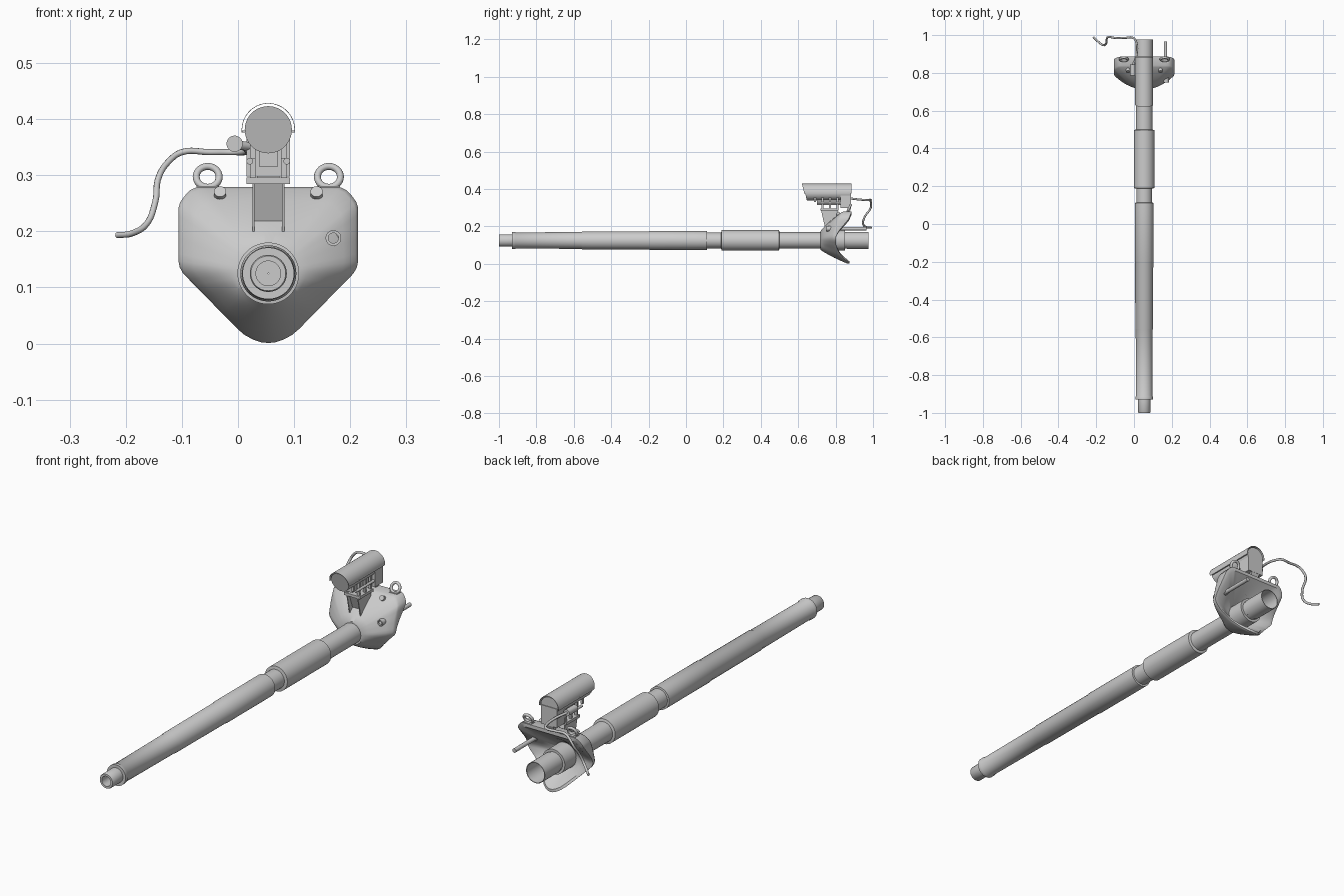
import bpy, bmesh, math
from mathutils import Vector

if "Cube" in bpy.data.objects:
    bpy.data.objects.remove(bpy.data.objects["Cube"])

CX, CZ = 0.054, 0.125          # gun axis
steel = bpy.data.materials.new("steel_grey")
steel.diffuse_color = (0.6, 0.6, 0.6, 1)
steel.use_nodes = True
steel.node_tree.nodes["Principled BSDF"].inputs["Base Color"].default_value = steel.diffuse_color


def finish(name, bm, angle=35):
    bmesh.ops.recalc_face_normals(bm, faces=bm.faces)
    me = bpy.data.meshes.new(name)
    bm.to_mesh(me)
    bm.free()
    ob = bpy.data.objects.new(name, me)
    bpy.context.collection.objects.link(ob)
    me.materials.append(steel)
    bpy.ops.object.select_all(action='DESELECT')
    ob.select_set(True)
    bpy.context.view_layer.objects.active = ob
    bpy.ops.object.shade_smooth_by_angle(angle=math.radians(angle))
    return ob


def loft(bm, rings, closed=True):
    """Skin a list of equally long point rings."""
    vs = [[bm.verts.new(p) for p in r] for r in rings]
    n = len(vs[0])
    for a, b in zip(vs, vs[1:]):
        for i in range(n if closed else n - 1):
            j = (i + 1) % n
            bm.faces.new((a[i], a[j], b[j], b[i]))
    return vs


def lathe(name, profile, cx=CX, cz=CZ, n=48, caps=False):
    """Turn (radius, y) points about an axis along y."""
    bm = bmesh.new()
    rings = [[(cx + r * math.cos(2 * math.pi * i / n), y,
               cz + r * math.sin(2 * math.pi * i / n)) for i in range(n)]
             for r, y in profile]
    vs = loft(bm, rings)
    if caps:
        bm.faces.new(vs[0])
        bm.faces.new(vs[-1])
    return finish(name, bm)


def rod(name, a, b, r, n=20):
    a, b = Vector(a), Vector(b)
    d = (b - a).normalized()
    u = d.orthogonal().normalized()
    w = d.cross(u)
    bm = bmesh.new()
    vs = loft(bm, [[p + r * (u * math.cos(t) + w * math.sin(t))
                    for t in (2 * math.pi * i / n for i in range(n))]
                   for p in (a, b)])
    bm.faces.new(vs[0])
    bm.faces.new(vs[1])
    return finish(name, bm)


def prism(name, yz, x0, x1):
    """Extrude a side outline between two x positions."""
    bm = bmesh.new()
    vs = loft(bm, [[(x, y, z) for y, z in yz] for x in (x0, x1)])
    bm.faces.new(vs[0])
    bm.faces.new(vs[1])
    return finish(name, bm)


def box(name, x0, x1, y0, y1, z0, z1):
    return prism(name, [(y0, z0), (y1, z0), (y1, z1), (y0, z1)], x0, x1)


def interp(table, z):
    for (z0, y0), (z1, y1) in zip(table, table[1:]):
        if z <= z1:
            return y0 + (y1 - y0) * max(0, (z - z0) / (z1 - z0))
    return table[-1][1]


# Gun barrel with bore, sleeves and open breech end
lathe("barrel", [
    (0.001, -0.8), (0.022, -0.8), (0.022, -1), (0.031, -1), (0.033, -0.997), (0.033, -0.93),
    (0.046, -0.93), (0.046, -0.915), (0.043, -0.91), (0.045, -0.56), (0.047, -0.555),
    (0.048, -0.2), (0.050, -0.195), (0.050, 0.112), (0.042, 0.113), (0.042, 0.188),
    (0.055, 0.19), (0.055, 0.497), (0.044, 0.50), (0.044, 0.86), (0.046, 0.862),
    (0.046, 0.977), (0.043, 0.977), (0.043, 0.82), (0.001, 0.82)])

# Mantlet: rounded shield outline lofted out from the barrel collar
half = [(0, .279), (.127, .279), (.140, .273), (.150, .262), (.157, .252), (.16, .242), (.16, .147),
        (.158, .136), (.152, .125), (.055, .026), (.042, .015), (.027, .007), (.012, .002), (0, .001)]
right = []
for (xa, za), (xb, zb) in zip(half, half[1:]):
    k = max(1, round(math.hypot(xb - xa, zb - za) / 0.014))
    right += [(xa + (xb - xa) * i / k, za + (zb - za) * i / k) for i in range(k)]
right.append(half[-1])
outline = right + [(-x, z) for x, z in right[-2:0:-1]]
back_y = [(0, .875), (.03, .842), (.06, .818), (.1, .802), (.15, .803), (.18, .82),
          (.21, .845), (.24, .87), (.28, .886)]
front_y = [(0, .855), (.05, .808), (.1, .785), (.15, .782), (.2, .795), (.24, .81), (.28, .83)]


def shield_ring(t, r, y_in, table, bulge=0.0, scale=1.0, dy=0.0):
    ring = []
    for x, z in outline:
        dz = z - CZ
        d = math.hypot(x, dz)
        px = x / d * r * (1 - t) + x * scale * t
        pz = dz / d * r * (1 - t) + dz * scale * t
        y = y_in * (1 - t) + (interp(table, z) + dy) * t - bulge * 4 * t * (1 - t)
        ring.append((CX + px, y, CZ + pz))
    return ring


bm = bmesh.new()
rings = [shield_ring(0, .044, .72, front_y)]
rings += [shield_ring(t, .051, .72, front_y, .008, .97) for t in (0, .2, .4, .6, .8, 1)]
rings += [shield_ring(1, 0, 0, front_y, dy=.010), shield_ring(1, 0, 0, back_y),
          shield_ring(1, 0, 0, back_y, scale=.90),
          shield_ring(.5, .056, .77, back_y, scale=.88), shield_ring(0, .056, .77, back_y),
          shield_ring(0, .044, .77, back_y)]
loft(bm, rings)
finish("mantlet", bm, 40)
lathe("rear_collar", [(.044, .77), (.055, .77), (.055, .85), (.044, .85)])

# Lifting eyes and slope bolts on the mantlet
for side, s in (("left", -1), ("right", 1)):
    bpy.ops.mesh.primitive_torus_add(
        location=(CX + s * .108, .872, .297), rotation=(math.radians(65), 0, 0),
        major_radius=.0205, minor_radius=.0062, major_segments=32, minor_segments=12)
    eye = bpy.context.object
    eye.name = side + "_lifting_eye"
    eye.data.materials.append(steel)
    bpy.ops.object.shade_smooth()
    x = CX + s * .108
    box(side + "_eye_neck", x - .02, x + .02, .853, .882, .268, .281)
    x = CX + s * .086
    rod(side + "_slope_bolt", (x, .835, .253), (x, .806, .271), .011)

# Secondary gun tube through the mantlet
lathe("secondary_gun_sleeve", [(.001, .77), (.009, .77), (.009, .75), (.014, .75), (.014, .82), (.001, .82)],
      .170, .188, 24)
rod("secondary_gun_rod", (.167, .79, .188), (.167, .965, .188), .009)

# Lamp: round housing with slanted front, covered by a spaced thin hood
LZ = .381


def slant(ob):
    for v in ob.data.vertices:
        if v.co.y < .7:
            v.co.y += (.428 - v.co.z) * .24


slant(lathe("lamp_housing", [(.042, .625), (.042, .88)], CX, LZ, caps=True))
bm = bmesh.new()
arcs = []
for r, y in ((.0465, .62), (.0475, .62), (.0475, .885), (.0465, .885), (.0465, .62)):
    arcs.append([(CX + r * math.cos(a), y, LZ + r * math.sin(a))
                 for a in (math.radians(-5 + 190 * i / 32) for i in range(33))])
loft(bm, arcs, closed=False)
slant(finish("lamp_hood", bm))
for side, s in (("left", -1), ("right", 1)):
    x = CX + s * .044
    box(side + "_hood_spacer", x - .0035, x + .0035, .64, .88, .376, .380)

# Lamp base: rear case, tray with clamps, and bracket down to the mantlet
box("lamp_rear_case", CX - .039, CX + .039, .825, .883, .298, LZ)
box("lamp_lower_block", CX - .016, CX + .016, .70, .826, .315, .35)
box("lamp_tray", CX - .039, CX + .039, .72, .815, .284, .296)
for s in (-1, 1):
    for y in (.69, .73, .77, .81):
        x = CX + s * .028
        box("tray_post", x - .005, x + .005, y - .005, y + .005, .29 if y > .7 else .33, .36)
    rod("clamp_bar", (CX + s * .033, .70, .325), (CX + s * .033, .83, .325), .006, 12)
    # bracket cheeks
    x = CX + s * .0265
    prism("bracket_cheek", [(.722, .287), (.81, .287), (.82, .22), (.75, .197), (.742, .2)],
          x - .002, x + .002)
prism("bracket_web", [(.735, .287), (.80, .287), (.82, .215), (.762, .213)], CX - .026, CX + .026)
# curved stay behind the lamp
prism("rear_stay", [(.865, .30), (.883, .30), (.872, .265), (.835, .235), (.805, .225), (.80, .24),
                    (.83, .252), (.858, .272)], CX - .02, CX + .02)

# Cable plug and elbow on the lamp side
rod("cable_plug", (-.006, .785, .356), (-.006, .845, .356), .0145)
rod("plug_elbow", (-.006, .815, .354), (.025, .835, .351), .008)

# Loose power cable
path = [(-.215, .99, .193), (-.187, .963, .197), (-.163, .947, .213), (-.148, .955, .25),
        (-.140, .988, .30), (-.122, .989, .326), (-.10, .985, .341), (-.05, .985, .341),
        (-.004, .985, .341), (.012, .962, .341), (.014, .90, .347), (-.006, .84, .356)]
cu = bpy.data.curves.new("power_cable", 'CURVE')
cu.dimensions = '3D'
cu.bevel_depth = .0055
cu.bevel_resolution = 3
cu.resolution_u = 6
cu.use_fill_caps = True
sp = cu.splines.new('BEZIER')
sp.bezier_points.add(len(path) - 1)
for bp, p in zip(sp.bezier_points, path):
    bp.co = p
    bp.handle_left_type = bp.handle_right_type = 'AUTO'
cable = bpy.data.objects.new("power_cable", cu)
cu.materials.append(steel)
bpy.context.collection.objects.link(cable)
